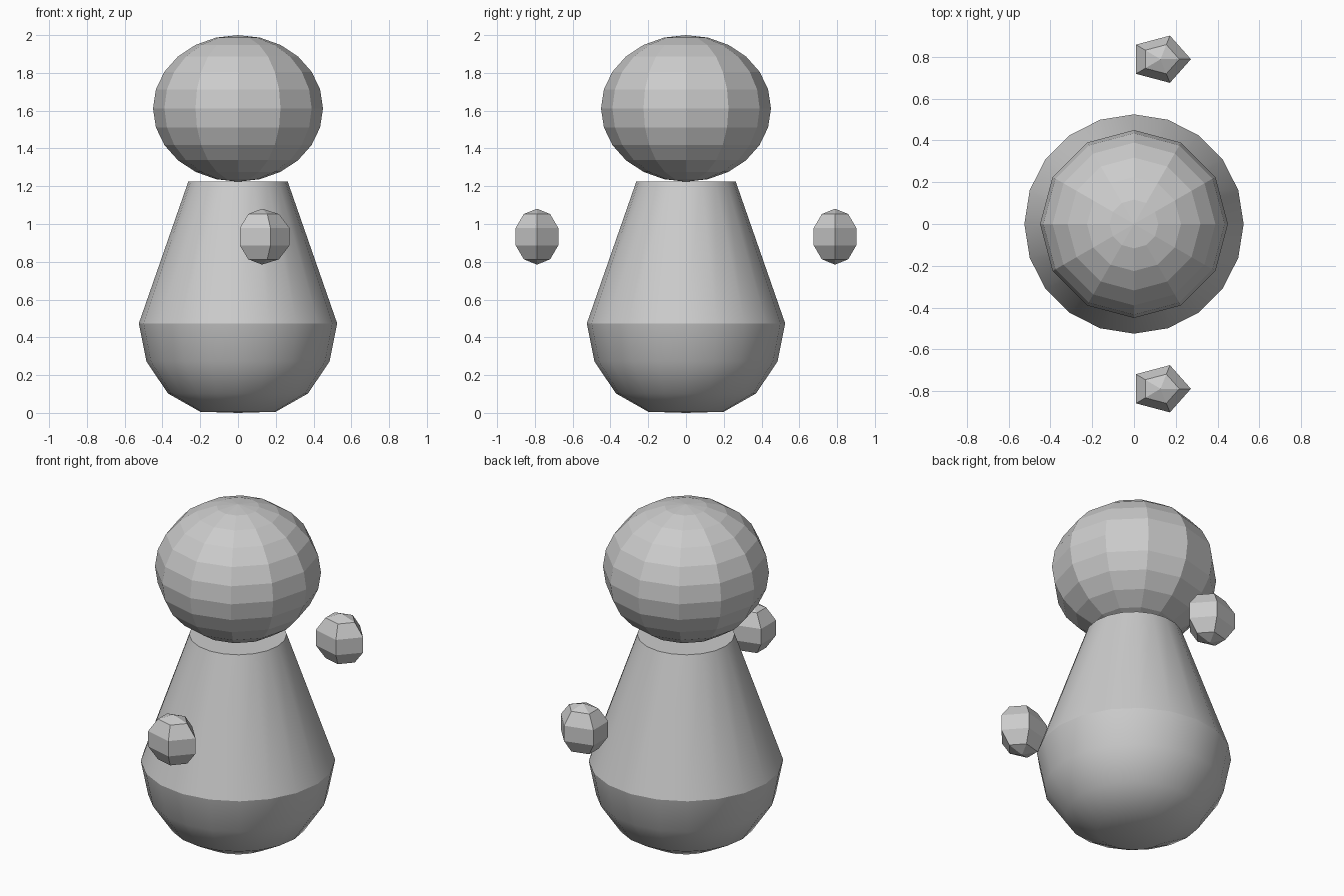
import bpy, bmesh
from math import sin, cos, pi, radians

if "Cube" in bpy.data.objects:
    bpy.data.objects.remove(bpy.data.objects["Cube"])


def lathe(name, profile, sides, loc=(0, 0, 0), scale=(1, 1, 1), smooth_angle=None):
    """Revolve (radius, z) points, bottom to top; radius 0 makes a pole."""
    bm = bmesh.new()
    rings = []
    for r, z in profile:
        n = sides if r > 1e-6 else 1
        rings.append([bm.verts.new((loc[0] + scale[0] * r * cos(2 * pi * i / sides),
                                    loc[1] + scale[1] * r * sin(2 * pi * i / sides),
                                    loc[2] + scale[2] * z)) for i in range(n)])
    for a, b in zip(rings, rings[1:]):
        for i in range(sides):
            j = (i + 1) % sides
            quad = [a[i % len(a)], a[j % len(a)], b[j % len(b)], b[i % len(b)]]
            bm.faces.new(list(dict.fromkeys(quad)))
    bmesh.ops.recalc_face_normals(bm, faces=bm.faces)
    mesh = bpy.data.meshes.new(name)
    bm.to_mesh(mesh)
    bm.free()
    obj = bpy.data.objects.new(name, mesh)
    bpy.context.collection.objects.link(obj)
    if smooth_angle:
        bpy.ops.object.select_all(action='DESELECT')
        obj.select_set(True)
        bpy.context.view_layer.objects.active = obj
        bpy.ops.object.shade_smooth_by_angle(angle=radians(smooth_angle))
    return obj


def ball(rings):
    """Half-circle profile of unit radius."""
    pts = [(cos(a), sin(a)) for a in (-pi / 2 + pi * k / rings for k in range(1, rings))]
    return [(0, -1)] + pts + [(0, 1)]


# Body: rounded base flowing into a tapering cone with a flat top
lathe("body", [(0, 0), (0.2, 0.006), (0.371, 0.103), (0.485, 0.273),
               (0.525, 0.474), (0.263, 1.225), (0, 1.225)], 20, smooth_angle=29)

# Head: faceted, slightly squashed ball
lathe("head", ball(12), 12, (0, 0, 1.612), (0.45, 0.45, 0.388))

# Hands: floating five-sided pebbles
unit_hand = [(0, -1)] + [(cos(radians(a)), sin(radians(a)))
                         for a in (-54, -18, 18, 54)] + [(0, 1)]
for side, y in (("right", -0.789), ("left", 0.789)):
    lathe(side + "_hand", unit_hand, 5, (0.127, y, 0.933), (0.153, 0.125, 0.148))
